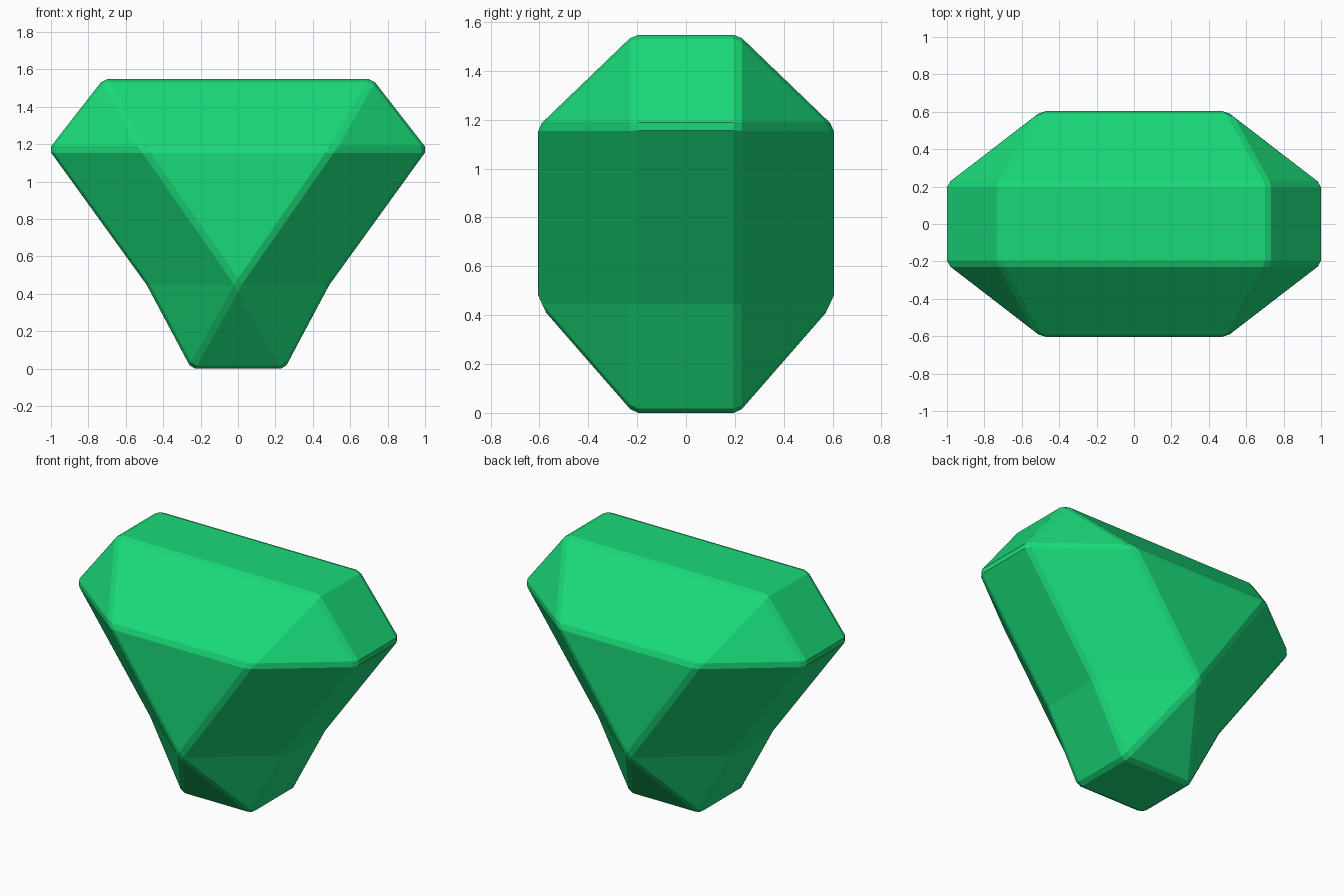
import bpy, bmesh

if "Cube" in bpy.data.objects:
    bpy.data.objects.remove(bpy.data.objects["Cube"])

# corner points of one quarter of the gem; the rest is mirrored by sign
PTS = {
    "table": (0.72, 0.215, 1.547),
    "girdle_front": (0.505, 0.605, 1.172),
    "girdle_side": (1.012, 0.215, 1.172),
    "waist_side": (0.488, 0.215, 0.447),
    "waist_front": (0.0, 0.605, 0.447),
    "base": (0.25, 0.215, 0.0),
}
bm = bmesh.new()
cache = {}


def v(name, sx, sy):
    x, y, z = PTS[name]
    key = (x * sx + 0.0, y * sy, z)
    if key not in cache:
        cache[key] = bm.verts.new(key)
    return cache[key]


def face(*verts):
    bm.faces.new(verts)


# flat table and flat base
for name in ("table", "base"):
    face(*[v(name, sx, sy) for sx, sy in ((1, 1), (-1, 1), (-1, -1), (1, -1))])

# left and right facets
for s in (1, -1):
    for a, b in (("table", "girdle_side"), ("girdle_side", "waist_side"), ("waist_side", "base")):
        face(v(a, s, 1), v(a, s, -1), v(b, s, -1), v(b, s, 1))

# front and back facets
for s in (1, -1):
    face(v("table", 1, s), v("table", -1, s), v("girdle_front", -1, s), v("girdle_front", 1, s))
    face(v("girdle_front", 1, s), v("girdle_front", -1, s), v("waist_front", 1, s))
    face(v("waist_front", 1, s), v("base", 1, s), v("base", -1, s))

# corner facets
for sx in (1, -1):
    for sy in (1, -1):
        for names in (("table", "girdle_front", "girdle_side"),
                      ("girdle_front", "girdle_side", "waist_side", "waist_front"),
                      ("waist_front", "waist_side", "base")):
            face(*[v(n, sx, sy) for n in names])

bmesh.ops.recalc_face_normals(bm, faces=bm.faces[:])
mesh = bpy.data.meshes.new("gem")
bm.to_mesh(mesh)
bm.free()
gem = bpy.data.objects.new("gem", mesh)
bpy.context.collection.objects.link(gem)

# narrow chamfer along the sharp edges
bevel = gem.modifiers.new("chamfer", "BEVEL")
bevel.width = 0.02
bevel.segments = 1
bevel.limit_method = "ANGLE"
bevel.angle_limit = 0.35

# green material
mat = bpy.data.materials.new("green")
mat.diffuse_color = (0.01, 0.7, 0.19, 1)
mat.use_nodes = True
mat.node_tree.nodes["Principled BSDF"].inputs["Base Color"].default_value = mat.diffuse_color
mesh.materials.append(mat)
